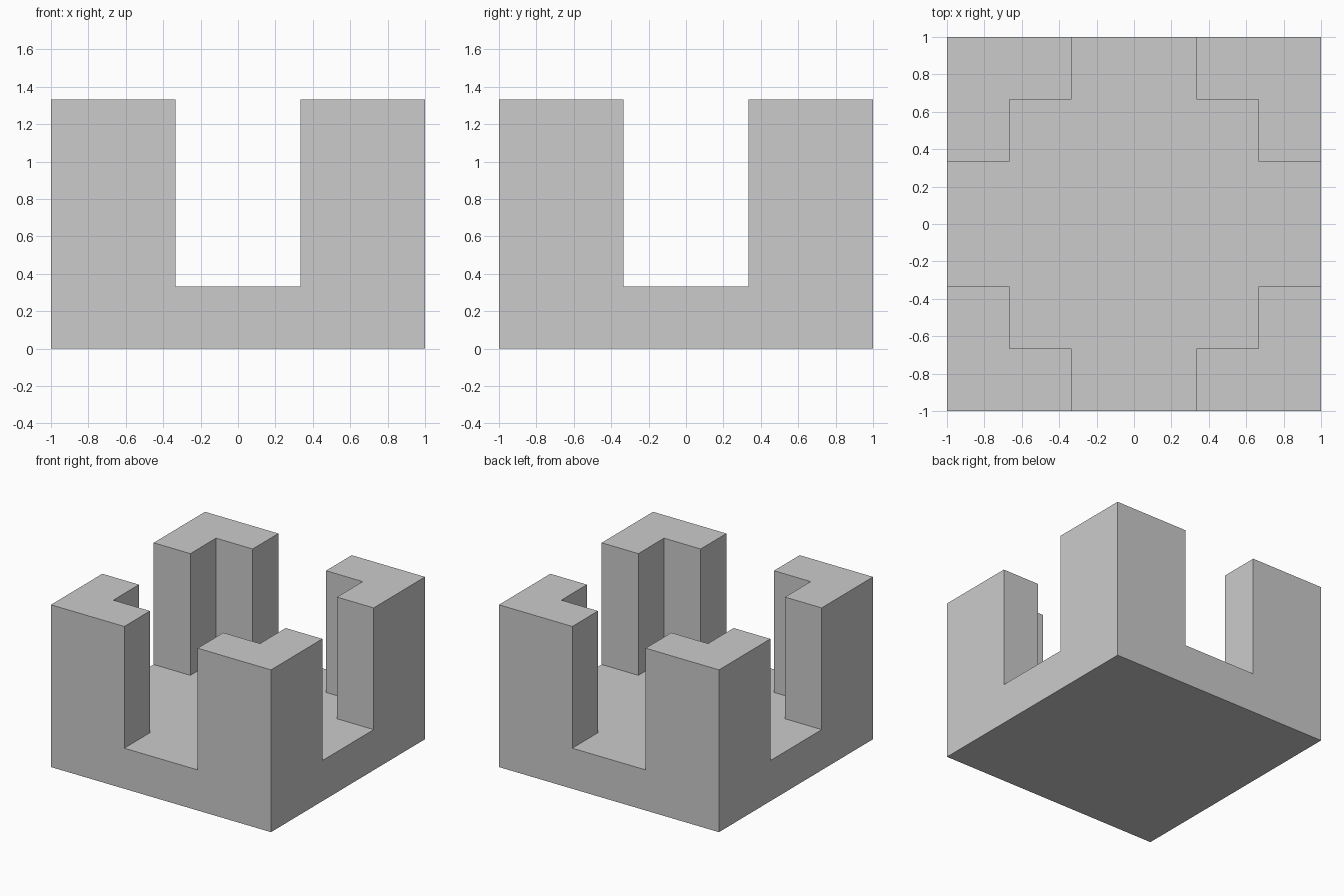
import bpy, bmesh
from mathutils import Matrix

if "Cube" in bpy.data.objects:
    bpy.data.objects.remove(bpy.data.objects["Cube"])

U = 1 / 3          # grid unit of the model
FLOOR = U          # top of the base slab
POST = 1.0         # post height above the slab

bm = bmesh.new()

# base slab: closed box, cut into 6 x 6 one-unit cells
bmesh.ops.create_cube(bm, size=1, matrix=Matrix.Translation((0, 0, 0.5)))
bmesh.ops.scale(bm, verts=bm.verts, vec=(2, 2, FLOOR))
for axis in ((1, 0, 0), (0, 1, 0)):
    for i in range(-2, 3):
        bmesh.ops.bisect_plane(bm, geom=bm.verts[:] + bm.edges[:] + bm.faces[:],
                               plane_co=[a * i * U for a in axis], plane_no=axis)


def in_post(face):
    # L-shaped corner: the 2 x 2 corner cells without the innermost one
    c = face.calc_center_median()
    x, y = abs(c.x), abs(c.y)
    return c.z > FLOOR - 0.01 and min(x, y) > U and max(x, y) > 2 * U


# four corner posts
posts = [f for f in bm.faces if in_post(f)]
out = bmesh.ops.extrude_face_region(bm, geom=posts)
tops = [g for g in out["geom"] if isinstance(g, bmesh.types.BMVert)]
bmesh.ops.translate(bm, verts=tops, vec=(0, 0, POST))
bmesh.ops.delete(bm, geom=[f for f in posts if f.is_valid], context='FACES')

# merge flat areas into clean faces
bmesh.ops.recalc_face_normals(bm, faces=bm.faces)
bmesh.ops.dissolve_limit(bm, angle_limit=0.02, verts=bm.verts, edges=bm.edges)

mesh = bpy.data.meshes.new("base_with_corner_posts")
bm.to_mesh(mesh)
bm.free()
obj = bpy.data.objects.new("base_with_corner_posts", mesh)
bpy.context.collection.objects.link(obj)
